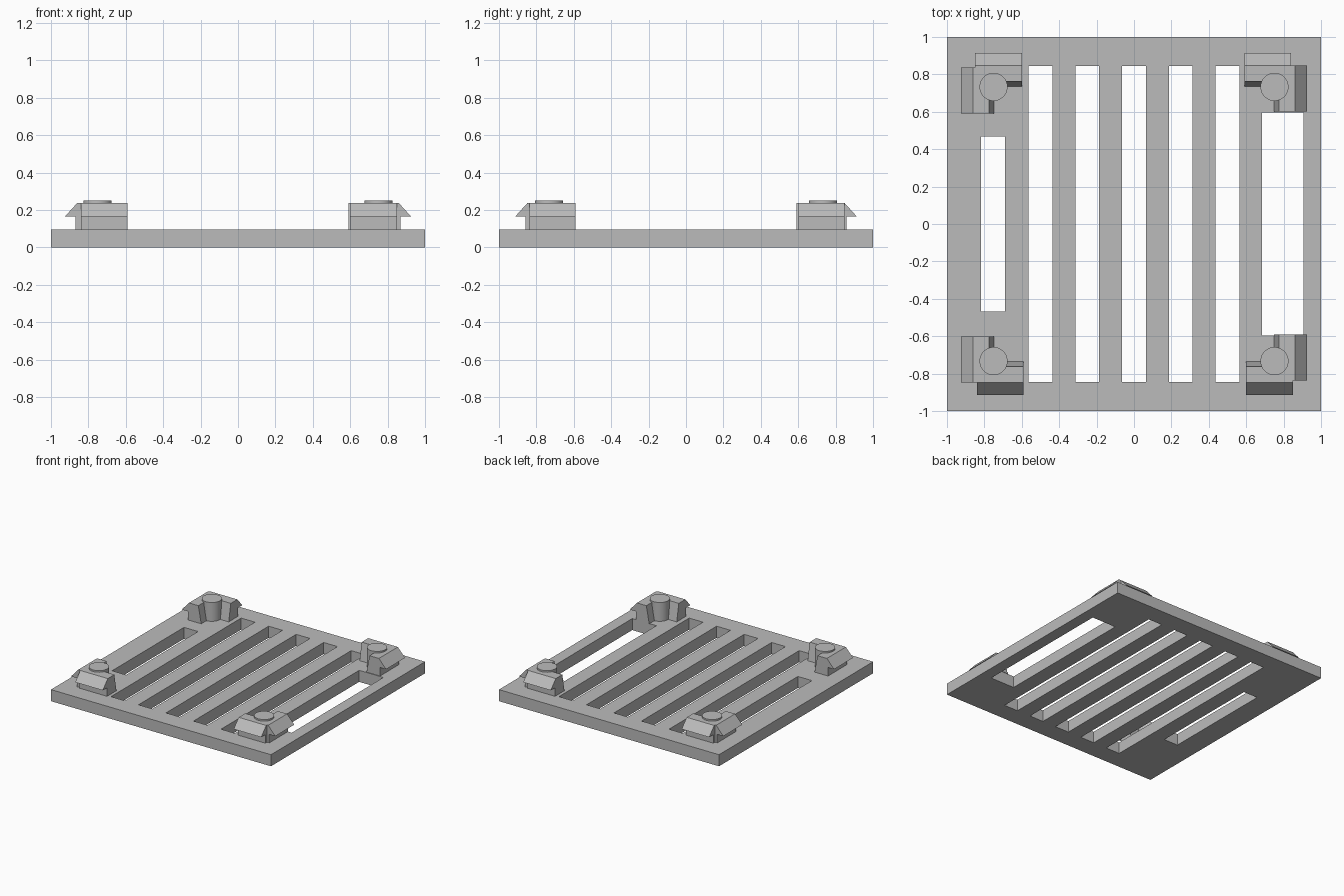
import bpy, bmesh
from mathutils import Vector

if "Cube" in bpy.data.objects:
    bpy.data.objects.remove(bpy.data.objects["Cube"])

GREY = (0.5, 0.5, 0.5, 1)
grey = bpy.data.materials.new("plain grey")
grey.use_nodes = True
grey.diffuse_color = GREY
grey.node_tree.nodes["Principled BSDF"].inputs["Base Color"].default_value = GREY

PLATE_TOP = 0.095


def add_object(name, mesh):
    ob = bpy.data.objects.new(name, mesh)
    bpy.context.collection.objects.link(ob)
    mesh.materials.clear()
    mesh.materials.append(grey)
    return ob


def add_rectangle(curve, x0, x1, y0, y1):
    spline = curve.splines.new("POLY")
    spline.points.add(3)
    for point, (x, y) in zip(spline.points, ((x0, y0), (x1, y0), (x1, y1), (x0, y1))):
        point.co = (x, y, 0, 1)
    spline.use_cyclic_u = True


# Slotted plate: a filled outline with rectangular holes, extruded
outline = bpy.data.curves.new("plate_outline", "CURVE")
outline.dimensions = "2D"
outline.fill_mode = "BOTH"
outline.extrude = PLATE_TOP / 2
add_rectangle(outline, -1, 1, -1, 1)
for i in range(-2, 3):
    add_rectangle(outline, i * 0.25 - 0.063, i * 0.25 + 0.063, -0.845, 0.845)
add_rectangle(outline, -0.818, -0.69, -0.467, 0.467)
add_rectangle(outline, 0.685, 0.905, -0.595, 0.595)
helper = bpy.data.objects.new("plate_helper", outline)
bpy.context.collection.objects.link(helper)
bpy.context.view_layer.update()
plate_mesh = bpy.data.meshes.new_from_object(
    helper.evaluated_get(bpy.context.evaluated_depsgraph_get()))
bpy.data.objects.remove(helper)
for v in plate_mesh.vertices:
    v.co.z += PLATE_TOP / 2
bm = bmesh.new()
bm.from_mesh(plate_mesh)
bmesh.ops.remove_doubles(bm, verts=bm.verts, dist=1e-5)
bmesh.ops.recalc_face_normals(bm, faces=bm.faces)
bm.to_mesh(plate_mesh)
bm.free()
for poly in plate_mesh.polygons:
    poly.use_smooth = False
add_object("slotted_plate", plate_mesh)

# Snap hook section: distance out from the centre, height
HOOK = [(0.748, PLATE_TOP), (0.87, PLATE_TOP), (0.87, 0.165),
        (0.925, 0.165), (0.86, 0.237), (0.775, 0.237)]


def add_hook(name, along_x, sign, start, end, shift):
    """Extrude the hook section from start to end, facing outward on one axis."""
    bm = bmesh.new()
    ring = []
    for out, z in HOOK:
        out = sign * (out + shift)
        ring.append(bm.verts.new((start, out, z) if along_x else (out, start, z)))
    face = bm.faces.new(ring)
    extruded = bmesh.ops.extrude_face_region(bm, geom=[face])["geom"]
    span = end - start
    move = Vector((span, 0, 0)) if along_x else Vector((0, span, 0))
    bmesh.ops.translate(bm, vec=move,
                        verts=[g for g in extruded if isinstance(g, bmesh.types.BMVert)])
    bmesh.ops.recalc_face_normals(bm, faces=bm.faces)
    mesh = bpy.data.meshes.new(name)
    bm.to_mesh(mesh)
    bm.free()
    add_object(name, mesh)


# Corner clips: a round post between two outward hooks
for sx, side in ((-1, "right"), (1, "left")):
    for sy, end in ((-1, "front"), (1, "back")):
        corner = f"{end}_{side}"
        turn = 0.005 * sx * sy
        add_hook(f"{corner}_side_hook", False, sx,
                 sy * (0.596 + turn), sy * (0.842 + turn), 0)
        add_hook(f"{corner}_end_hook", True, sy,
                 sx * (0.595 - turn), sx * (0.845 - turn), -0.012)
        bpy.ops.mesh.primitive_cylinder_add(
            vertices=48, radius=0.075, depth=0.25 - PLATE_TOP,
            location=(sx * 0.751, sy * 0.733, (0.25 + PLATE_TOP) / 2))
        post = bpy.context.object
        post.name = f"{corner}_post"
        post.data.materials.append(grey)
        bpy.ops.object.shade_smooth_by_angle()
